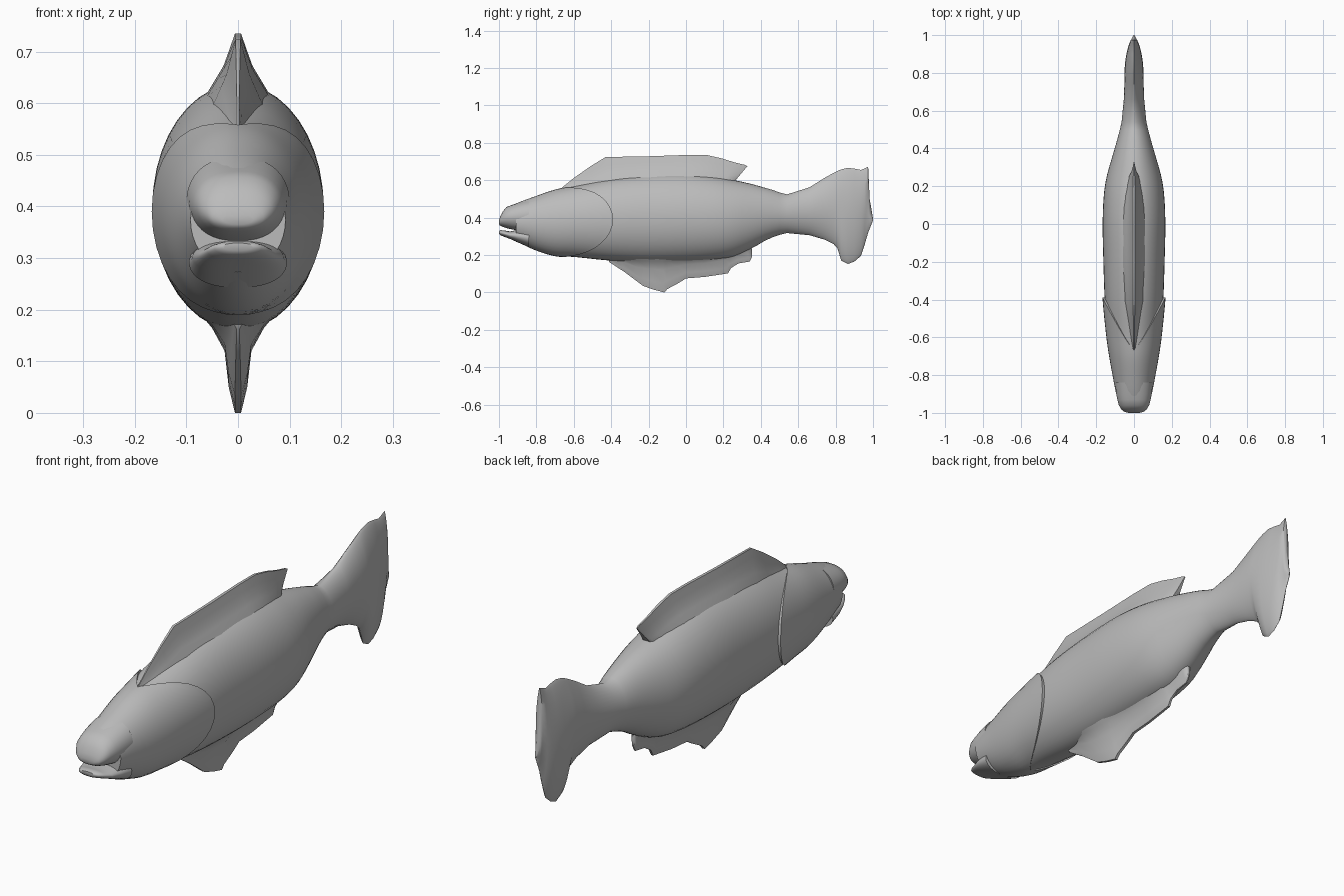
import bpy, bmesh, math

if "Cube" in bpy.data.objects:
    bpy.data.objects.remove(bpy.data.objects["Cube"])

grey = bpy.data.materials.new("plain grey")
grey.diffuse_color = (0.5, 0.5, 0.5, 1)
grey.use_nodes = True
grey.node_tree.nodes["Principled BSDF"].inputs["Base Color"].default_value = grey.diffuse_color
N = 40

# Body envelope: y, top, bottom, half width
BODY = [(-0.98, .44, .29, .07), (-.91, .475, .272, .092), (-.8, .515, .225, .112), (-.7, .547, .197, .128),
        (-.6, .567, .19, .14), (-.4, .61, .17, .155), (-.2, .632, .16, .162),
        (0, .637, .162, .166), (.15, .622, .172, .16), (.25, .602, .19, .145),
        (.35, .58, .235, .117), (.45, .552, .29, .088), (.56, .523, .32, .062),
        (.66, .562, .306, .054), (.74, .612, .283, .051), (.79, .64, .258, .05),
        (.81, .65, .235, .049), (.83, .658, .17, .049), (.865, .666, .152, .046),
        (.9, .662, .165, .04), (.935, .655, .195, .032), (.955, .663, .255, .025),
        (.974, .672, .32, .017), (.982, .5, .34, .012), (1, .395, .385, .003)]


def envelope(y):
    """Smoothly interpolated top, bottom and half width at y."""
    n = len(BODY)
    i = max(j for j in range(n - 1) if j == 0 or BODY[j][0] <= y)
    a, b = BODY[i], BODY[i + 1]
    p, q = BODY[max(i - 1, 0)], BODY[min(i + 2, n - 1)]
    h = b[0] - a[0]
    t = (y - a[0]) / h
    out = []
    for k in (1, 2, 3):
        ma = (b[k] - p[k]) / (b[0] - p[0]) * h
        mb = (q[k] - a[k]) / (q[0] - a[0]) * h
        out.append((2*t**3 - 3*t*t + 1) * a[k] + (t**3 - 2*t*t + t) * ma
                   + (3*t*t - 2*t**3) * b[k] + (t**3 - t*t) * mb)
    return out


def ring_point(y, top, bot, w, a, p=1.0):
    c, s = math.cos(a), math.sin(a)
    mid, r = (top + bot) / 2, (top - bot) / 2
    return (w * math.copysign(abs(c) ** p, c), y, mid + r * s)


def skin(name, rings, angle=40):
    """Closed surface through rings of equal point count."""
    bm = bmesh.new()
    rows = [[bm.verts.new(v) for v in r] for r in rings]
    n = len(rows[0])
    for r0, r1 in zip(rows, rows[1:]):
        for i in range(n):
            j = (i + 1) % n
            bm.faces.new((r0[i], r0[j], r1[j], r1[i]))
    bm.faces.new(rows[0])
    bm.faces.new(rows[-1])
    bmesh.ops.recalc_face_normals(bm, faces=bm.faces)
    me = bpy.data.meshes.new(name)
    bm.to_mesh(me)
    bm.free()
    me.materials.append(grey)
    ob = bpy.data.objects.new(name, me)
    bpy.context.collection.objects.link(ob)
    bpy.ops.object.select_all(action='DESELECT')
    bpy.context.view_layer.objects.active = ob
    ob.select_set(True)
    bpy.ops.object.shade_smooth_by_angle(angle=math.radians(angle))
    return ob


ANGLES = [2 * math.pi * i / N for i in range(N)]

# Trunk and tail in one loft, with a lens-shaped section at the tail
rings = []
ys = [-.78 + .04 * i for i in range(34)] + [s[0] for s in BODY if s[0] > .56]
for y in ys:
    top, bot, w = envelope(y) if y < .56 else next(s[1:] for s in BODY if s[0] >= y)
    p = 1 + .6 * min(1, max(0, (y - .45) / .3))
    rings.append([ring_point(y, top, bot, w, a, p) for a in ANGLES])
skin("trunk_and_tail", rings, 60)

# Head shell, whose gill edge sweeps back along the sides
rings = []
for k in range(17):
    u = min(k, 15) / 15
    ring = []
    for a in ANGLES:
        end = -.665 + .275 * abs(math.cos(a)) ** 1.3
        y = -.91 + (end + .91) * u
        top, bot, w = envelope(y)
        grow = 1 + .075 * u if k < 16 else .94
        v = ring_point(y, top, bot, w * grow, a)
        mid = (top + bot) / 2
        ring.append((v[0], y, mid + (v[2] - mid) * (1 + .02 * u if k < 16 else .94)))
    rings.append(ring)
skin("head", rings)

# Upper snout and lower jaw, parted by the open mouth
SNOUT = [(-1, .385, .365, .03), (-.995, .402, .358, .05), (-.983, .428, .352, .066),
         (-.96, .457, .344, .08), (-.93, .468, .337, .088), (-.9, .478, .332, .094),
         (-.84, .495, .325, .1)]
JAW = [(-1, .329, .314, .03), (-.992, .333, .306, .046), (-.97, .331, .297, .06),
       (-.94, .326, .286, .074), (-.9, .335, .268, .088), (-.84, .34, .243, .095)]
for name, prof in (("upper_snout", SNOUT), ("lower_jaw", JAW)):
    skin(name, [[ring_point(*s, a, .8) for a in ANGLES] for s in prof], 50)


def fin(name, columns, thickness):
    """columns: root y, root z, tip y, tip z, width factor; thickness: fraction, half width."""
    rings = []
    for ry, rz, ty, tz, f in columns:
        side = [(h * f, ry + (ty - ry) * t, rz + (tz - rz) * t) for t, h in thickness]
        rings.append(side + [(-x, y, z) for x, y, z in reversed(side)])
    skin(name, rings, 50)


# Long back fin, flaring into the back
fin("back_fin", [(-.68, .52, -.67, .555, .3), (-.6, .53, -.6, .612, .4),
                 (-.5, .545, -.51, .675, .6), (-.4, .565, -.43, .724, .8),
                 (-.2, .585, -.2, .728, 1), (0, .59, 0, .735, 1), (.08, .585, .11, .735, .9),
                 (.14, .575, .19, .717, .8), (.19, .565, .26, .695, .65),
                 (.225, .56, .315, .682, .5), (.24, .57, .328, .675, .3)],
    [(0, .075), (.2, .06), (.43, .04), (.57, .028), (.78, .017), (1, .006)])

# Ragged belly fin
fin("belly_fin", [(-.42, .2, -.41, .162, .4), (-.35, .2, -.33, .11, .7), (-.27, .2, -.23, .035, 1),
                  (-.2, .2, -.17, .014, 1), (-.13, .2, -.115, 0, 1), (-.11, .2, -.1, .018, 1),
                  (-.05, .2, -.04, .05, 1), (0, .2, 0, .075, 1), (.1, .205, .1, .083, .95),
                  (.2, .22, .225, .102, .85), (.22, .22, .24, .13, .8), (.27, .235, .28, .155, .65),
                  (.32, .25, .34, .165, .5), (.34, .26, .354, .19, .4), (.35, .27, .352, .22, .3)],
    [(0, .08), (.18, .05), (.4, .026), (.75, .018), (1, .006)])
